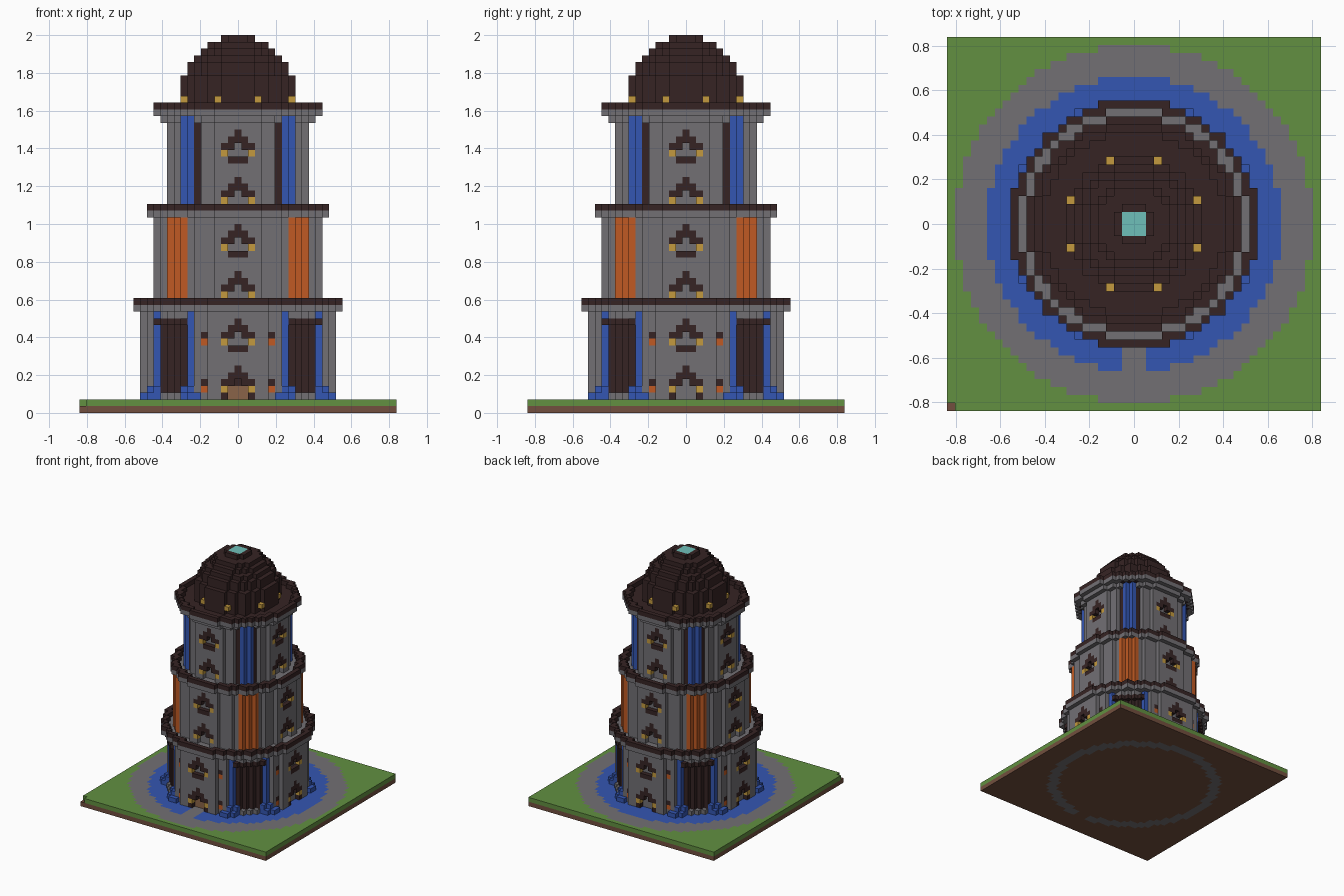
import bpy
import bmesh
from math import hypot
from mathutils import Vector

if "Cube" in bpy.data.objects:
    bpy.data.objects.remove(bpy.data.objects["Cube"], do_unlink=True)

U = 1 / 28  # size of one block

PALETTE = {
    "stone": (114, 112, 116), "dark_brick": (54, 36, 36), "grass": (98, 144, 65),
    "soil": (114, 79, 62), "blue": (52, 86, 178), "orange": (192, 90, 35),
    "gold": (196, 154, 62), "wood": (138, 100, 72), "crystal": (110, 192, 186),
}


def linear(c):
    c /= 255
    return c / 12.92 if c < 0.04 else ((c + 0.055) / 1.055) ** 2.4


materials = {}
for name, rgb in PALETTE.items():
    mat = bpy.data.materials.new(name)
    mat.use_nodes = True
    colour = (*[linear(c) for c in rgb], 1)
    mat.diffuse_color = colour
    bsdf = next(n for n in mat.node_tree.nodes if n.type == "BSDF_PRINCIPLED")
    bsdf.inputs["Base Color"].default_value = colour
    bsdf.inputs["Roughness"].default_value = 0.9
    materials[name] = mat

grid = {}  # block position -> (part, colour)


def put(part, colour, x, y, z):
    grid[x, y, z] = (part, colour)


def ring(part, colour, rows, outer, inner=-1):
    """Disc or ring of blocks over a range of rows."""
    n = int(outer) + 1
    for x in range(-n, n + 1):
        for y in range(-n, n + 1):
            if inner < hypot(x, y) <= outer:
                for z in rows:
                    put(part, colour, x, y, z)


def eightfold(x, y):
    return {(sx * a, sy * b) for a, b in ((x, y), (y, x))
            for sx in (-1, 1) for sy in (-1, 1)}


def post(part, colour, x, y, rows):
    """Column repeated at all mirrored places."""
    for a, b in eightfold(x, y):
        for z in rows:
            put(part, colour, a, b, z)


def carve(x, y, rows):
    for a, b in eightfold(x, y):
        for z in rows:
            grid.pop((a, b, z), None)


def gable(part, radius, sill, door=False):
    """Peaked window or doorway on the four sides; sill is its lowest row."""
    for dx, dy in ((0, -1), (1, 0), (0, 1), (-1, 0)):
        def at(i, k, depth=0):
            r = radius - depth
            return dx * r - dy * i, dy * r + dx * i, sill + k
        for i in range(-2, 3):
            a = abs(i)
            if a <= 1:
                put(part, "dark_brick", *at(i, 3))
                grid.pop(at(i, 1), None)
                if door:
                    grid.pop(at(i, 0), None)
                else:
                    put(part, "dark_brick", *at(i, 0))
            else:
                put(part, "gold", *at(i, 1))
            if a:
                put(part, "dark_brick", *at(i, 2))
            else:
                grid.pop(at(i, 2), None)
                put(part, "dark_brick", *at(i, 4))
        if door and radius == 14:
            for i in (-2, 2):
                put(part, "dark_brick", *at(i, 0))
            if dy == -1:  # timber front door
                for i in (-1, 0, 1):
                    for k in (0, 1, 2):
                        c = "dark_brick" if i == 0 and k == 2 else "wood"
                        put("front_door", c, *at(i, k, 1))


# Ground slab, paved ring, moat and front path
for x in range(-23, 24):
    for y in range(-23, 24):
        r = hypot(x, y)
        path = abs(x) <= 1 and y < 0
        bed = 16.4 < r <= 18.6 and not path
        put("ground_soil", "stone" if bed else "soil", x, y, 0)
        if r > 22.5:
            put("lawn", "grass", x, y, 1)
        elif r > 18.6 or path:
            put("paving", "stone", x, y, 1)
        else:
            put("moat", "blue", x, y, 1)
del grid[-23, -23, 1]

# Lower tier
ring("lower_wall", "stone", range(2, 15), 14.6)
ring("lower_cornice", "stone", [15], 15.6)
ring("lower_parapet", "dark_brick", [16], 15.6, 14.5)
for x, y in ((8, 12), (9, 11), (10, 10)):   # recessed dark bays
    carve(x, y, range(3, 13))
    post("lower_bay_lintel", "dark_brick", x, y, [13])
for x, y in ((8, 11), (9, 10), (9, 9)):
    post("lower_bay", "dark_brick", x, y, range(3, 13))
post("lower_pillar", "blue", 12, 7, range(2, 15))
carve(12, 8, [14])
for x, y in ((13, 7), (14, 7), (13, 8), (12, 8), (14, 6)):
    post("pillar_foot", "blue", x, y, [2])
for x, y in ((13, 7), (12, 8)):
    post("pillar_foot", "blue", x, y, [3])
for z in (3, 10):                           # wall lanterns
    post("lantern", "orange", 5, 13, [z])
    post("lantern_cap", "dark_brick", 5, 13, [z + 1])
gable("lower_window", 14, 9)
gable("lower_doorway", 14, 2, door=True)

# Middle tier
ring("middle_wall", "stone", range(16, 29), 12.6)
ring("middle_cornice", "stone", [29], 13.6)
ring("middle_parapet", "dark_brick", [30], 13.6, 12.5)
for x, y in ((10, 8), (9, 9)):
    post("middle_banner", "orange", x, y, range(16, 29))
gable("middle_window", 12, 23)
gable("middle_doorway", 12, 16, door=True)

# Upper tier
ring("upper_wall", "stone", range(30, 43), 10.6)
ring("upper_cornice", "stone", [43], 11.6)
ring("upper_cornice", "stone", [44], 12.6)
ring("upper_parapet", "dark_brick", [45], 12.6, 11.5)
ring("roof_floor", "dark_brick", [44], 11.5)
for x, y in ((9, 7), (8, 8)):
    carve(x, y, [43])
post("upper_pillar", "blue", 8, 7, range(30, 44))
post("upper_trim", "dark_brick", 8, 6, range(30, 43))
gable("upper_window", 10, 37)
gable("upper_doorway", 10, 30, door=True)

# Stepped dome with crystal skylight and lamps
for rows, radius in ((range(45, 50), 8.5), ((50, 51), 7.6), ([52], 6.6),
                     ([53], 5.6), ([54], 4.6), ([55], 2.7)):
    ring("dome", "dark_brick", rows, radius)
ring("skylight", "crystal", [55], 1.5)
post("dome_lamp", "gold", 8, 3, [46])

# Turn the blocks into one outer-skin mesh per part
AXES = [Vector(v) for v in ((1, 0, 0), (0, 1, 0), (0, 0, 1))]
parts = {}
for cell, (part, colour) in grid.items():
    parts.setdefault(part, []).append((cell, colour))

for part, cells in parts.items():
    bm = bmesh.new()
    corners, slots = {}, []

    def corner(p):
        key = tuple(round(c * 2) for c in p)
        if key not in corners:
            corners[key] = bm.verts.new((p.x * U, p.y * U, (p.z + 0.5) * U))
        return corners[key]

    for cell, colour in cells:
        if colour not in slots:
            slots.append(colour)
        centre = Vector(cell)
        for i in range(3):
            for sign in (-1, 1):
                n = AXES[i] * sign
                if tuple(int(round(c)) for c in centre + n) in grid:
                    continue
                u, v = AXES[(i + 1) % 3] / 2, AXES[(i + 2) % 3] / 2 * sign
                m = centre + n / 2
                face = bm.faces.new([corner(m + a * u + b * v) for a, b in
                                     ((-1, -1), (1, -1), (1, 1), (-1, 1))])
                face.material_index = slots.index(colour)
    mesh = bpy.data.meshes.new(part)
    bm.to_mesh(mesh)
    bm.free()
    for colour in slots:
        mesh.materials.append(materials[colour])
    if mesh.polygons:
        bpy.context.collection.objects.link(bpy.data.objects.new(part, mesh))
